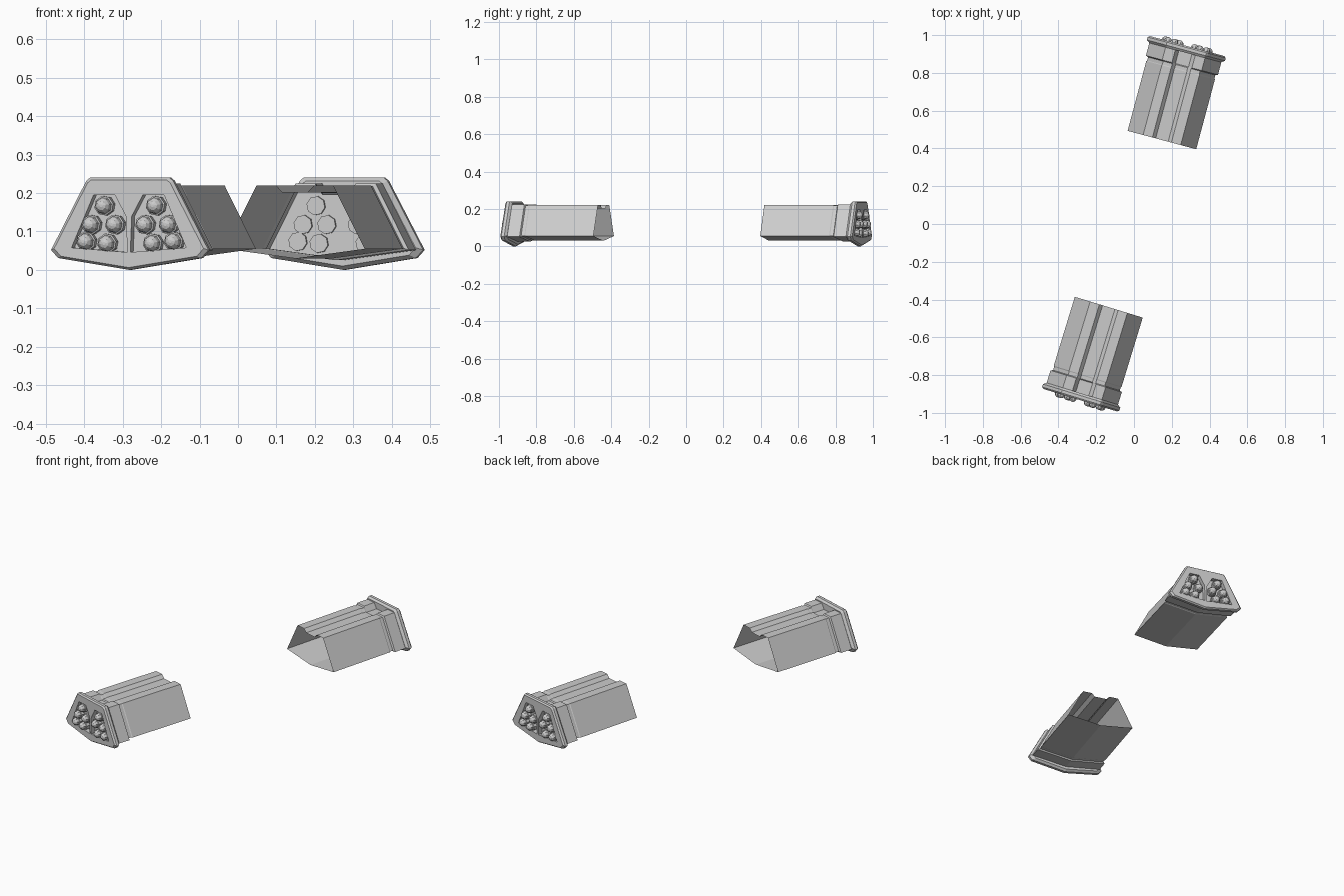
import bpy, bmesh
from math import sin, cos, pi, radians
from mathutils import Matrix

if "Cube" in bpy.data.objects:
    bpy.data.objects.remove(bpy.data.objects["Cube"])


def add_mesh(name, bm):
    bmesh.ops.recalc_face_normals(bm, faces=bm.faces[:])
    me = bpy.data.meshes.new(name)
    bm.to_mesh(me)
    bm.free()
    ob = bpy.data.objects.new(name, me)
    bpy.context.collection.objects.link(ob)
    return ob


def loft(bm, rings, cap_start=True, cap_end=True):
    """Skin a list of (y, [(x, z), ...]) rings."""
    loops = [[bm.verts.new((x, y, z)) for x, z in pts] for y, pts in rings]
    n = len(loops[0])
    for a, b in zip(loops, loops[1:]):
        for i in range(n):
            j = (i + 1) % n
            bm.faces.new((a[i], a[j], b[j], b[i]))
    if cap_start:
        bm.faces.new(loops[0])
    if cap_end:
        bm.faces.new(loops[-1])


def mirrored(half):
    """Close a right-hand half profile by mirroring it across x = 0."""
    return half + [(-x, z) for x, z in reversed(half) if x > 0]


def scaled(pts, s, zc=0.125):
    return [(x * s, zc + (z - zc) * s) for x, z in pts]


def body_profile(depth):
    return mirrored([(0, 0.03), (0.188, 0.055), (0.103, 0.22),
                     (0.052, 0.22), (0.034, 0.22 - depth)])


parts = []

# open-ended housing: sleeve, groove, long body with a channel along the top
plain, deep = body_profile(0.018), body_profile(0.028)
bm = bmesh.new()
loft(bm, [(0.03, scaled(deep, 1.05)), (0.105, scaled(deep, 1.05)),
          (0.11, scaled(plain, 0.98)), (0.128, scaled(plain, 0.98)),
          (0.133, plain), (0.515, plain)], False, False)
parts.append(add_mesh("launcher_housing", bm))

# chamfered front flange
rim = mirrored([(0, 0), (0.195, 0.031), (0.214, 0.052),
                (0.118, 0.232), (0.108, 0.24)])
bm = bmesh.new()
loft(bm, [(0, scaled(rim, 0.95)), (0.008, rim), (0.024, rim),
          (0.036, scaled(rim, 0.92))])
flange = add_mesh("front_flange", bm)
parts.append(flange)

# two recessed windows leaving a tapered divider
window = [(0.038, 0.195), (0.096, 0.195), (0.156, 0.058),
          (0.004, 0.046), (0.008, 0.14)]
bm = bmesh.new()
for side in (1, -1):
    pts = [(side * x, z) for x, z in window]
    loft(bm, [(-0.02, pts), (0.026, pts)])
cutter = add_mesh("window_cutter", bm)
cutter.hide_render = True
mod = flange.modifiers.new("windows", 'BOOLEAN')
mod.operation = 'DIFFERENCE'
mod.solver = 'EXACT'
mod.object = cutter
bpy.context.view_layer.objects.active = flange
bpy.ops.object.modifier_apply(modifier=mod.name)
bpy.data.objects.remove(cutter)

# five domed rockets per window
spots = [(0.07, 0.167), (0.105, 0.118), (0.041, 0.118),
         (0.119, 0.074), (0.062, 0.069)]
steps = [(0.044, 0.025), (0.006, 0.026), (0.004, 0.022),
         (-0.009, 0.019), (-0.017, 0.012), (-0.02, 0.004)]
bm = bmesh.new()
for side in (1, -1):
    for cx, cz in spots:
        loft(bm, [(y, [(side * cx + r * cos(i * pi / 4 + 0.2),
                        cz + r * sin(i * pi / 4 + 0.2)) for i in range(8)])
                  for y, r in steps])
parts.append(add_mesh("rockets", bm))

# place the front pod and a turned copy at the back
front = Matrix.Translation((-0.284, -0.933, 0)) @ Matrix.Rotation(radians(-17), 4, 'Z')
back = Matrix.Translation((0.281, 0.942, 0)) @ Matrix.Rotation(radians(165), 4, 'Z')
for ob in parts:
    twin = ob.copy()
    twin.name = "rear_" + ob.name
    bpy.context.collection.objects.link(twin)
    ob.matrix_world = front
    twin.matrix_world = back
